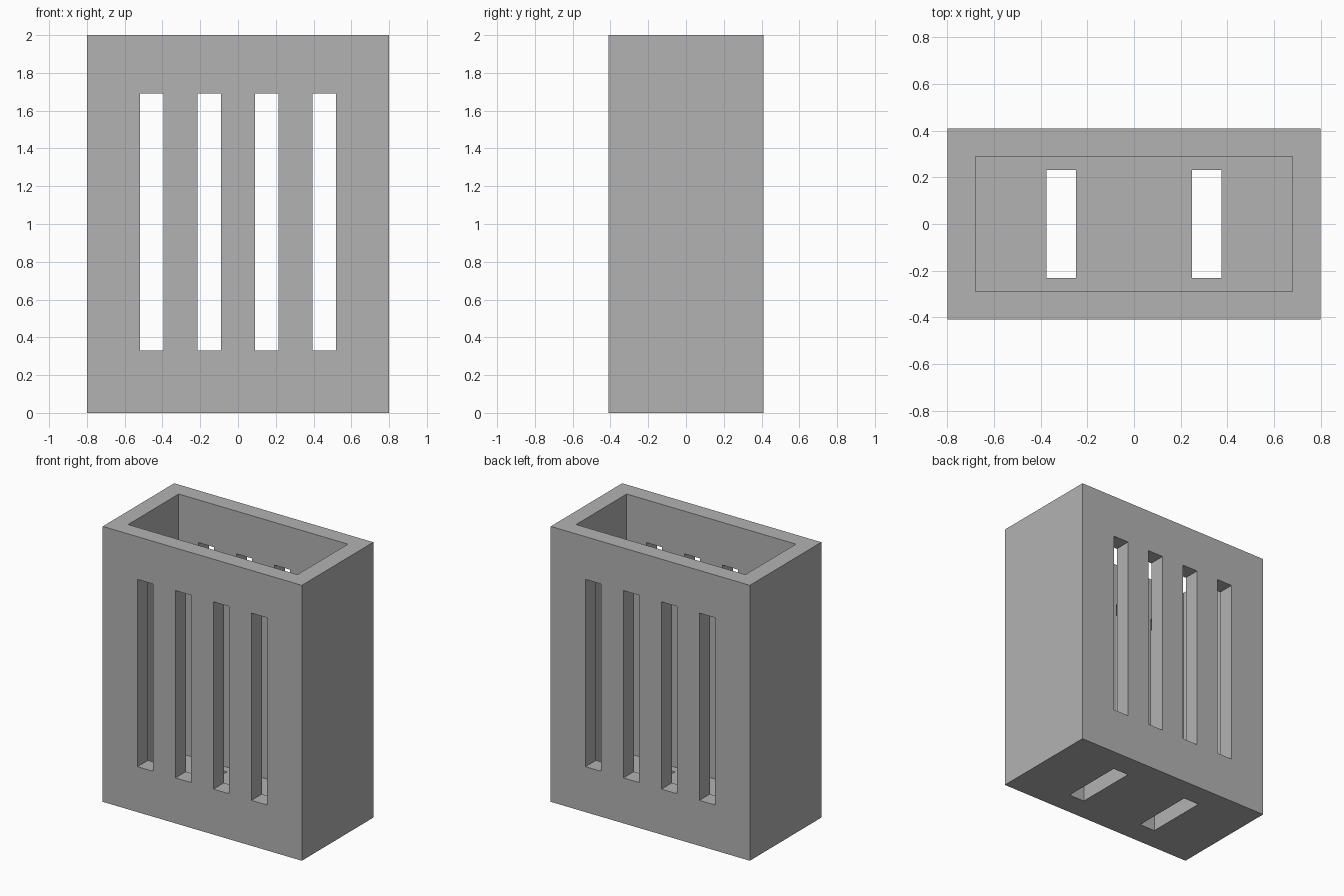
import bpy

cube = bpy.data.objects.get("Cube")
if cube:
    bpy.data.objects.remove(cube, do_unlink=True)

WIDTH, DEPTH, HEIGHT = 1.6, 0.82, 2.0
WALL = 0.12

# Single plain grey material
grey = bpy.data.materials.new("plain grey")
grey.use_nodes = True
colour = (0.45, 0.45, 0.45, 1)
grey.diffuse_color = colour
grey.node_tree.nodes["Principled BSDF"].inputs["Base Color"].default_value = colour


def box(name, centre, size):
    bpy.ops.mesh.primitive_cube_add(size=1, location=centre)
    obj = bpy.context.object
    obj.name = name
    obj.scale = size
    bpy.ops.object.transform_apply(location=True, rotation=True, scale=True)
    obj.data.materials.append(grey)
    return obj


def cut(target, cutter):
    cutter.hide_render = True
    mod = target.modifiers.new("cut", 'BOOLEAN')
    mod.operation = 'DIFFERENCE'
    mod.solver = 'EXACT'
    mod.object = cutter
    bpy.context.view_layer.objects.active = target
    bpy.ops.object.modifier_apply(modifier=mod.name)
    bpy.data.objects.remove(cutter, do_unlink=True)


# Outer body
holder = box("open_box_holder", (0, 0, HEIGHT / 2), (WIDTH, DEPTH, HEIGHT))

# Cavity, open at the top
cut(holder, box("cavity_cutter", (0, 0, WALL + HEIGHT / 2),
                (WIDTH - 2 * WALL, DEPTH - 2 * WALL, HEIGHT)))

# Four tall slots through front and back walls
for i in range(4):
    x = (i - 1.5) * 0.305
    cut(holder, box("wall_slot_cutter", (x, 0, 1.01), (0.125, 2 * DEPTH, 1.36)))

# Two drain slots through the floor
for side in (-1, 1):
    cut(holder, box("floor_slot_cutter", (side * 0.312, 0, 0), (0.125, 0.465, 3 * WALL)))
